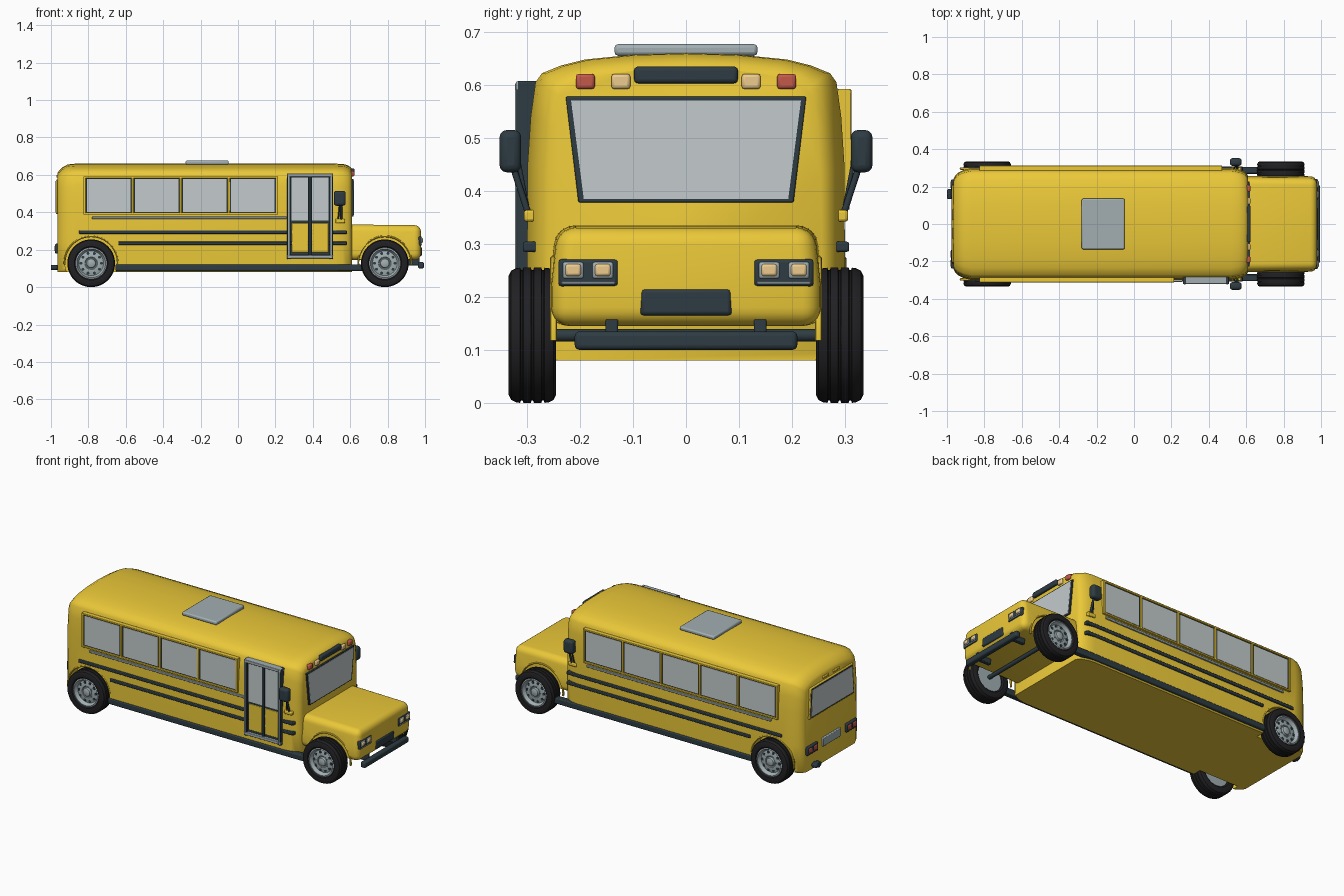
import bpy, bmesh, math
from mathutils import Vector, Matrix

if "Cube" in bpy.data.objects:
    bpy.data.objects.remove(bpy.data.objects["Cube"])


def material(name, rgb):
    m = bpy.data.materials.new(name)
    m.diffuse_color = (*rgb, 1)
    m.use_nodes = True
    m.node_tree.nodes["Principled BSDF"].inputs["Base Color"].default_value = m.diffuse_color
    return m


YELLOW = material("yellow_paint", (0.83, 0.58, 0.04))
DARK = material("dark_trim", (0.027, 0.045, 0.055))
RUBBER = material("rubber", (0.015, 0.015, 0.017))
GLASS = material("glass", (0.55, 0.6, 0.61))
METAL = material("metal", (0.36, 0.43, 0.45))
AMBER = material("amber", (0.85, 0.6, 0.27))
RED = material("red_lamp", (0.55, 0.1, 0.07))


def finish(name, bm, mat, bevel=0, segs=2):
    bmesh.ops.recalc_face_normals(bm, faces=bm.faces)
    me = bpy.data.meshes.new(name)
    bm.to_mesh(me)
    bm.free()
    ob = bpy.data.objects.new(name, me)
    bpy.context.collection.objects.link(ob)
    if mat:
        me.materials.append(mat)
    if bevel:
        mod = ob.modifiers.new("bevel", "BEVEL")
        mod.width, mod.segments = bevel, segs
        mod.limit_method = "ANGLE"
    return ob


def box(name, x, y, z, mat, bevel=0, segs=2):
    bm = bmesh.new()
    size = [abs(a[1] - a[0]) for a in (x, y, z)]
    mid = [(a[0] + a[1]) / 2 for a in (x, y, z)]
    bmesh.ops.create_cube(bm, size=1, matrix=Matrix.Translation(mid) @ Matrix.Diagonal((*size, 1)))
    return finish(name, bm, mat, bevel, segs)


def loft(name, rings, mat, closed=False, bevel=0):
    bm = bmesh.new()
    rows = [[bm.verts.new(p) for p in r] for r in rings]
    n = len(rows[0])
    pairs = list(zip(rows, rows[1:])) + ([(rows[-1], rows[0])] if closed else [])
    for a, b in pairs:
        for i in range(n):
            bm.faces.new((a[i], a[(i + 1) % n], b[(i + 1) % n], b[i]))
    if not closed:
        bm.faces.new(rows[0])
        bm.faces.new(rows[-1])
    return finish(name, bm, mat, bevel)


def rod(name, a, b, r, mat, n=12):
    a, b = Vector(a), Vector(b)
    bm = bmesh.new()
    rot = (b - a).to_track_quat("Z", "Y").to_matrix().to_4x4()
    bmesh.ops.create_cone(bm, cap_ends=True, segments=n, radius1=r, radius2=r,
                          depth=(b - a).length, matrix=Matrix.Translation((a + b) / 2) @ rot)
    return finish(name, bm, mat)


def lathe(name, prof, centre, side, mat, n=48, closed=False):
    # profile of (radius, outward offset), turned about the y axis
    cx, cy, cz = centre
    rings = [[(cx + r * math.cos(t * math.tau / n), cy + side * o, cz + r * math.sin(t * math.tau / n))
              for t in range(n)] for r, o in prof]
    return loft(name, rings, mat, closed)


def apply_all(ob):
    bpy.context.view_layer.objects.active = ob
    for m in list(ob.modifiers):
        bpy.ops.object.modifier_apply(modifier=m.name)


def cut_arches(ob, x):
    apply_all(ob)
    for s in (1, -1):
        cutter = rod("arch_cutter", (x, s * 0.235, 0.13), (x, s * 0.45, 0.13), 0.14, None, 48)
        cutter.hide_render = True
        mod = ob.modifiers.new("arch", "BOOLEAN")
        mod.operation, mod.object, mod.solver = "DIFFERENCE", cutter, "EXACT"
        apply_all(ob)
        bpy.data.objects.remove(cutter)


# Coach body: one cross-section lofted along x with rounded ends
half = [(0.285, 0.08), (0.299, 0.095), (0.30, 0.25), (0.299, 0.45), (0.293, 0.54), (0.284, 0.605),
        (0.272, 0.622), (0.235, 0.637), (0.19, 0.648), (0.10, 0.657)]
section = half + [(0, 0.66)] + [(-y, z) for y, z in reversed(half)]
stations = [(-0.965, .80, .915), (-0.957, .86, .935), (-0.94, .915, .965), (-0.91, .965, .993), (-0.87, 1, 1),
            (0.52, 1, 1), (0.56, .975, .998), (0.587, .94, .985), (0.602, .90, .968), (0.61, .85, .95)]
body = loft("coach_body", [[(x, y * w, 0.08 + (z - 0.08) * h) for y, z in section] for x, w, h in stations], YELLOW)
cut_arches(body, -0.785)

# Hood, slightly narrower towards the top
hood = loft("hood", [[(x, -w, 0.145), (x, w, 0.145), (x, w, 0.22), (x, w - 0.012, zt), (x, -w + 0.012, zt),
                      (x, -w, 0.22)] for x, w, zt in ((0.57, 0.258, 0.335), (0.978, 0.254, 0.331))], YELLOW)
mod = hood.modifiers.new("bevel", "BEVEL")
mod.width, mod.segments, mod.limit_method = 0.035, 5, "ANGLE"
cut_arches(hood, 0.785)

# Wheels
tread = [(.082, -.036), (.090, -.043), (.112, -.045), (.122, -.040), (.127, -.030)]
for g in (-.02, 0, .02):
    tread += [(.1275, g - .003), (.123, g - .0015), (.123, g + .0015), (.1275, g + .003)]
tread += [(.127, .030), (.122, .040), (.112, .045), (.090, .043), (.082, .036)]
rim = [(.084, -.03), (.084, .038), (.077, .040), (.073, .030), (.066, .020), (.045, .026),
       (.034, .026), (.030, .022), (.026, .022), (.023, .034), (.018, .037)]
for label, x in (("front", 0.785), ("rear", -0.785)):
    for s in (1, -1):
        c = (x, s * 0.29, 0.1275)
        lathe(label + "_tire", tread, c, s, RUBBER, closed=True)
        lathe(label + "_rim", rim, c, s, METAL)
        for i in range(10):
            a = i * math.tau / 10
            px, pz = x + .055 * math.cos(a), .1275 + .055 * math.sin(a)
            rod("rim_slot", (px, s * .30, pz), (px, s * .3155, pz), .008, DARK, 10)
            if i % 2:
                px, pz = x + .035 * math.cos(a), .1275 + .035 * math.sin(a)
                rod("wheel_bolt", (px, s * .30, pz), (px, s * .32, pz), .004, METAL, 6)
        # rounded lip around the arch
        y0 = s * (0.296 if label == "rear" else 0.25)
        arc = [math.radians(-5 + 190 * k / 28) for k in range(29)]
        loft(label + "_arch_lip", [[(x + (.142 + .005 * math.cos(q)) * math.cos(t), y0 + .007 * math.sin(q),
              .13 + (.142 + .005 * math.cos(q)) * math.sin(t)) for q in
              [k * math.tau / 8 for k in range(8)]] for t in arc], YELLOW)
    rod(label + "_axle", (x, -0.26, 0.1275), (x, 0.26, 0.1275), 0.012, DARK)

# Side windows, stripes, rails
for s in (1, -1):
    count = 5 if s > 0 else 4
    xs = [-0.82 + 0.257 * i for i in range(count + 1)]
    for z in (0.392, 0.587):
        box("window_rail", (xs[0] - .006, xs[-1] + .006), (s * .285, s * .312), (z - .005, z + .005), YELLOW, .002)
    for x in xs:
        box("window_post", (x - .006, x + .006), (s * .285, s * .312), (.39, .59), YELLOW, .002)
    for a, b in zip(xs, xs[1:]):
        box("window_seal", (a + .004, b - .004), (s * .28, s * .304), (.395, .584), DARK)
        box("window_glass", (a + .012, b - .012), (s * .28, s * .3055), (.402, .577), GLASS)
    box("sill_rail", (-0.78, 0.45 if s > 0 else 0.26), (s * .29, s * .309), (.364, .377), METAL, .003)
    box("upper_stripe", (-0.85, 0.582), (s * .28, s * .308), (.285, .304), DARK, .004)
    box("lower_stripe", (-0.64, 0.582), (s * .28, s * .308), (.225, .244), DARK, .004)
    box("skirt_rail", (-0.655, 0.67), (s * .268, s * .306), (.087, .122), DARK, .006)

    # Side mirrors on arms
    box("mirror_base", (.52, .572), (s * .284, s * .306), (.342, .364), YELLOW, .005)
    rod("mirror_arm", (.552, s * .297, .355), (.552, s * .328, .45), .006, DARK)
    rod("mirror_brace", (.535, s * .297, .355), (.545, s * .315, .45), .004, DARK)
    box("mirror", (.512, .576), (s * .311, s * .352), (.435, .515), DARK, .014, 3)

    # Warning lamps above the windshield
    for y, m in ((.123, AMBER), (.19, RED)):
        box("warning_lamp", (.585, .622), (s * (y - .018), s * (y + .018)), (.592, .621), m, .006)
        box("rear_warning_lamp_base", (-.97, -.95), (s * .02, s * .08), (.585, .60), YELLOW, .004) if y > .15 else None

    # Headlight clusters
    box("headlight_housing", (.955, .982), (s * .128, s * .241), (.22, .271), DARK, .006)
    box("headlight_trim", (.97, .985), (s * .134, s * .235), (.224, .229), METAL, .001)
    for y in (.157, .213):
        box("headlight_bezel", (.97, .986), (s * (y - .02), s * (y + .02)), (.234, .266), METAL, .005)
        box("headlight_lens", (.97, .99), (s * (y - .015), s * (y + .015)), (.239, .262), AMBER, .005)

    # Tail lamps
    box("tail_lamp_housing", (-.978, -.94), (s * .135, s * .238), (.18, .232), DARK, .006)
    for y in (.162, .21):
        box("tail_lamp_lens", (-.982, -.96), (s * (y - .018), s * (y + .018)), (.192, .222), RED, .005)

# Entry door on the -y side
box("door_panel", (.265, .505), (-.28, -.306), (.155, .605), DARK, .003)
for x in (.272, .498):
    box("door_post", (x - .01, x + .01), (-.28, -.32), (.15, .607), DARK, .003)
    box("door_post_trim", (x - .004, x + .004), (-.31, -.323), (.155, .603), METAL, .001)
for z in (.163, .598):
    box("door_cross_bar", (.262, .508), (-.28, -.321), (z - .009, z + .009), METAL, .003)
box("door_centre_post", (.377, .393), (-.29, -.314), (.17, .592), DARK, .003)
for a, b in ((.287, .375), (.395, .484)):
    box("door_glass", (a, b), (-.29, -.309), (.355, .585), GLASS)
    box("door_lower_panel", (a, b), (-.29, -.309), (.185, .343), YELLOW, .003)


# Windshield and rear window
def pane(name, wb, wt, zb, zt, x0, x1, mat, bevel=0):
    loft(name, [[(x, -wb, zb), (x, wb, zb), (x, wt, zt), (x, -wt, zt)] for x in (x0, x1)], mat, bevel=bevel)


pane("windshield_seal", .203, .227, .378, .578, .595, .618, DARK, .003)
pane("windshield_glass", .193, .217, .385, .571, .6, .6195, GLASS)
pane("rear_window_frame", .215, .205, .39, .575, -.95, -.973, YELLOW, .005)
pane("rear_window_seal", .205, .195, .398, .567, -.95, -.975, DARK)
pane("rear_window_glass", .199, .189, .404, .561, -.95, -.9765, GLASS)

# Front sign, grille, bumper
box("front_sign", (.585, .624), (-.098, .098), (.603, .635), DARK, .008, 3)
pane("grille", .087, .084, .165, .215, .95, .983, DARK, .007)
box("front_bumper", (.962, .994), (-.21, .21), (.10, .135), DARK, .009, 3)
for y in (-.14, .14):
    box("bumper_bracket", (.88, .97), (y - .012, y + .012), (.115, .16), DARK, .004)

# Rear plate, exhaust, roof hatch
box("rear_plate", (-.975, -.95), (-.085, .085), (.18, .232), METAL, .004)
rod("exhaust_pipe", (-1.0, .16, .105), (-.93, .16, .105), .014, DARK, 16)
box("exhaust_tip", (-1.0, -.965), (.133, .187), (.092, .118), DARK, .008)
box("roof_hatch", (-.28, -.05), (-.135, .135), (.655, .677), METAL, .007)

# Smooth shading with crisp edges
bpy.ops.object.select_all(action="SELECT")
bpy.context.view_layer.objects.active = body
bpy.ops.object.shade_smooth_by_angle(angle=math.radians(35))
